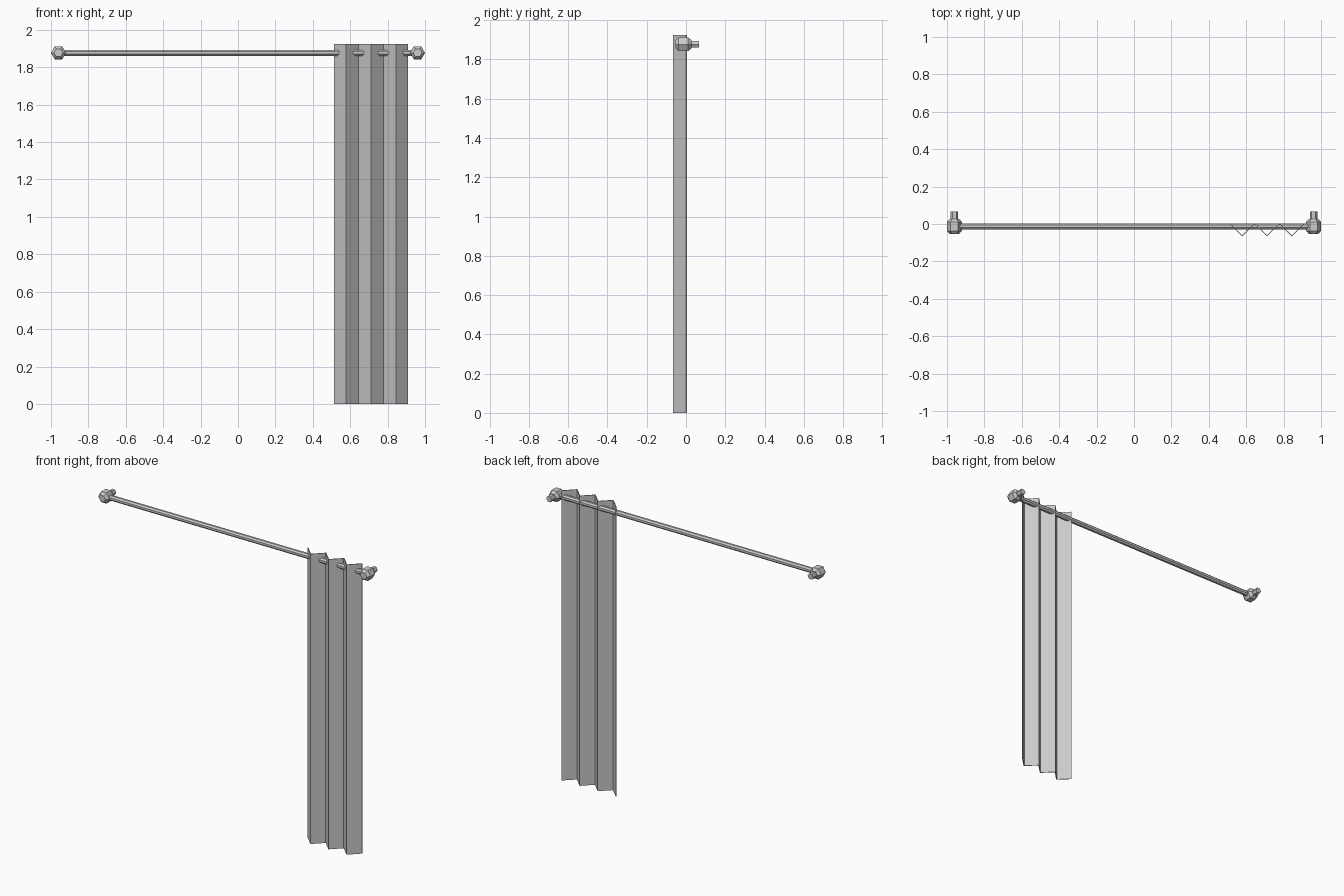
import bpy, math
from mathutils import Matrix

if "Cube" in bpy.data.objects:
    bpy.data.objects.remove(bpy.data.objects["Cube"])

ROD_Y, ROD_Z = -0.013, 1.877


def make_object(name, verts, faces):
    mesh = bpy.data.meshes.new(name)
    mesh.from_pydata(verts, [], faces)
    mesh.update()
    obj = bpy.data.objects.new(name, mesh)
    bpy.context.collection.objects.link(obj)
    return obj


def lathe(name, profile, sides, matrix, phase=0.0):
    """Closed faceted solid: (radius, height) rings around local z."""
    verts, faces = [], []
    for r, h in profile:
        for i in range(sides):
            a = phase + 2 * math.pi * i / sides
            verts.append(matrix @ Matrix.Translation(
                (r * math.cos(a), r * math.sin(a), h)).translation)
    for k in range(len(profile) - 1):
        for i in range(sides):
            j = (i + 1) % sides
            faces.append((k * sides + i, k * sides + j,
                          (k + 1) * sides + j, (k + 1) * sides + i))
    faces.append(tuple(reversed(range(sides))))
    top = (len(profile) - 1) * sides
    faces.append(tuple(range(top, top + sides)))
    return make_object(name, verts, faces)


# Rod running along x
along_x = Matrix.Translation((0, ROD_Y, ROD_Z)) @ Matrix.Rotation(math.pi / 2, 4, 'Y')
lathe("curtain_rod", [(0.0175, -0.95), (0.0175, 0.95)], 8, along_x, math.pi / 8)

# Hexagonal end knobs and wall mounts, local z pointing to the back (+y)
for side, x in (("left", -0.96), ("right", 0.96)):
    along_y = Matrix.Translation((x, ROD_Y, ROD_Z)) @ Matrix.Rotation(-math.pi / 2, 4, 'X')
    lathe(side + "_knob", [(0.024, -0.041), (0.04, -0.024),
                           (0.04, 0.024), (0.024, 0.041)], 6, along_y)
    lathe(side + "_wall_mount", [(0.02, 0.03), (0.02, 0.066 - ROD_Y)], 6, along_y)

# Pleated curtain: thin zigzag sheet that the rod weaves through
X0, X1, FOLDS, TOP, THICK = 0.512, 0.91, 6, 1.925, 0.006
front = [(X0 + (X1 - X0) * i / FOLDS, -0.066 if i % 2 else -0.001)
         for i in range(FOLDS + 1)]
outline = front + [(x, y + THICK) for x, y in reversed(front)]
n = len(outline)
verts = [(x, y, z) for z in (0, TOP) for x, y in outline]
faces = [(i, (i + 1) % n, n + (i + 1) % n, n + i) for i in range(n)]
for i in range(FOLDS):
    a, b, c, d = i, i + 1, n - 2 - i, n - 1 - i
    faces += [(d, c, b, a), (n + a, n + b, n + c, n + d)]
make_object("curtain", verts, faces)
